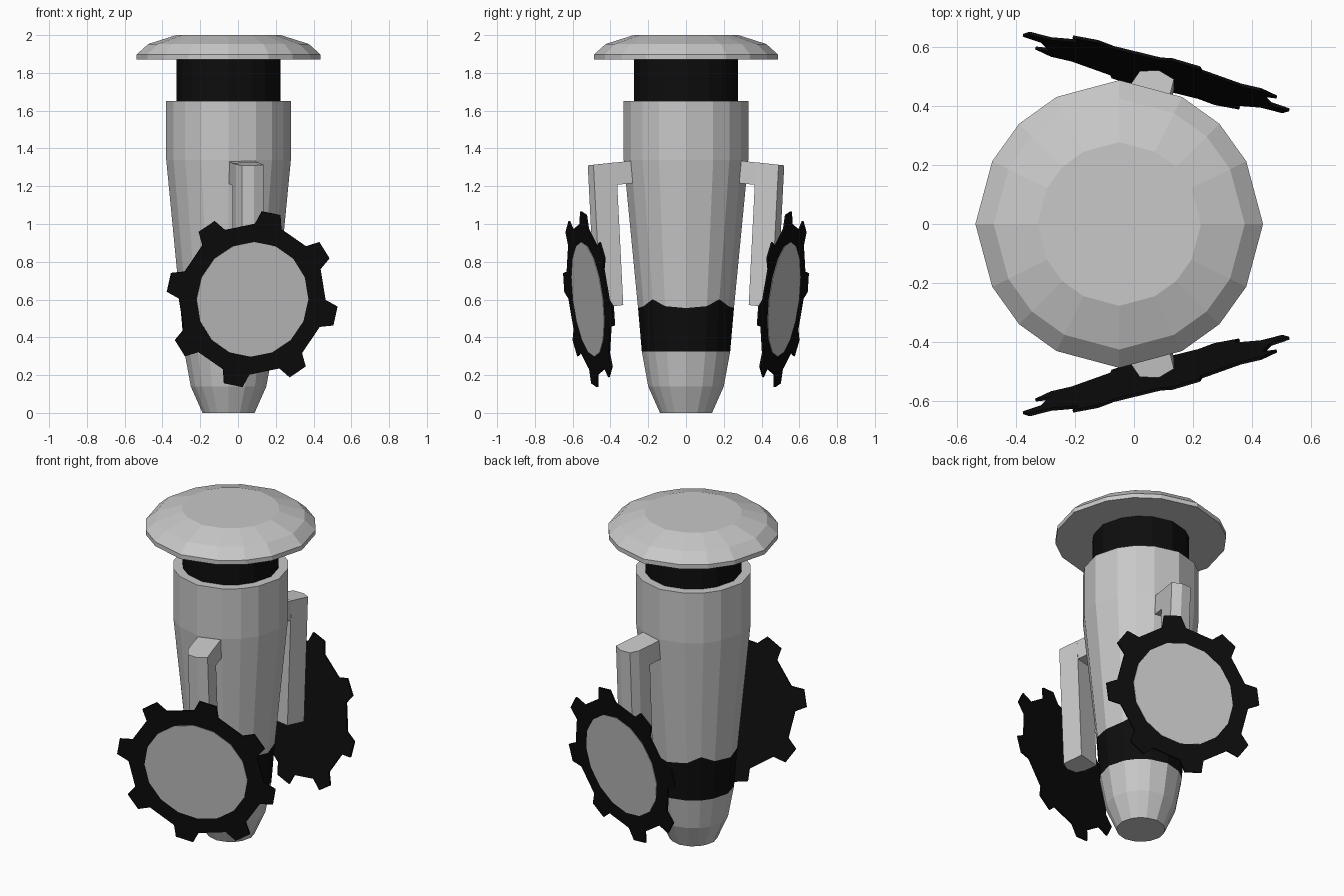
import bpy, bmesh, math
from mathutils import Vector

if "Cube" in bpy.data.objects:
    bpy.data.objects.remove(bpy.data.objects["Cube"])


def material(name, rgb):
    m = bpy.data.materials.new(name)
    m.diffuse_color = (*rgb, 1)
    m.use_nodes = True
    m.node_tree.nodes["Principled BSDF"].inputs["Base Color"].default_value = m.diffuse_color
    return m


GREY = material("light grey", (0.58, 0.58, 0.58))
BLACK = material("black", (0.004, 0.004, 0.004))


def loft(name, rings, mats, band=None):
    """Join equal-length rings of points, cap both ends; 'band' is the strip using mats[1]."""
    bm = bmesh.new()
    vs = [[bm.verts.new(p) for p in ring] for ring in rings]
    n = len(rings[0])
    for k in range(len(vs) - 1):
        for i in range(n):
            j = (i + 1) % n
            f = bm.faces.new((vs[k][i], vs[k][j], vs[k + 1][j], vs[k + 1][i]))
            f.material_index = 1 if k == band else 0
    bm.faces.new(vs[0])
    bm.faces.new(vs[-1])
    bmesh.ops.recalc_face_normals(bm, faces=bm.faces)
    me = bpy.data.meshes.new(name)
    bm.to_mesh(me)
    bm.free()
    for m in mats:
        me.materials.append(m)
    ob = bpy.data.objects.new(name, me)
    bpy.context.collection.objects.link(ob)
    return ob


# Sixteen slightly uneven steps shared by all the round body parts
AXIS_X = -0.05
ANGLES = [math.radians(q + a) for q in (0, 90, 180, 270) for a in (0, 26.3, 45, 63.7)]
RIPPLE = [0.555, 0.565, 0.602, 0.565]  # wavy top edge of the dark band


def ring(r, z):
    k = 0.985  # in-between points sit slightly inside the circle
    return [(AXIS_X + r * (1 if i % 4 == 0 else k) * math.cos(a),
             r * (1 if i % 4 == 0 else k) * math.sin(a),
             z[i % 4] if isinstance(z, list) else z) for i, a in enumerate(ANGLES)]


# Tapered body with dark band, neck and cap
loft("body", [ring(0.138, 0), ring(0.20, 0.14), ring(0.234, 0.325), ring(0.254, RIPPLE),
              ring(0.33, 1.34), ring(0.33, 1.65)], [GREY, BLACK], band=2)
loft("neck", [ring(0.276, 1.60), ring(0.276, 1.88)], [BLACK])
loft("cap", [ring(0.487, 1.87), ring(0.487, 1.897), ring(0.425, 1.953), ring(0.277, 2.0)], [GREY])

# Gear outline: eight teeth, four points each
gear = []
for t in range(8):
    for da, r in ((-10.5, 0.402), (-6.3, 0.47), (6.3, 0.47), (10.5, 0.402)):
        a = math.radians(34 + 45 * t + da)
        gear.append((r * math.cos(a), r * math.sin(a)))
disc = [(0.306 * math.cos(math.tau * i / 16), 0.306 * math.sin(math.tau * i / 16)) for i in range(16)]

# Tilted wheel plane
normal = Vector((0.27, -1, -0.125)).normalized()
up = (Vector((0, 0, 1)) - normal * normal.z).normalized()
across = up.cross(normal) * -1
centre = Vector((0.075, -0.513, 0.602))


def plate(outline, depth, s):
    pts = [centre + across * u + up * v + normal * depth for u, v in outline]
    return [(p.x, p.y * s, p.z) for p in pts]


# Column section (x, y at the top), from inner left around the outer side
SECTION = [(-0.03, -0.40), (-0.01, -0.475), (0.02, -0.518), (0.085, -0.52), (0.135, -0.49), (0.105, -0.37)]


def slant(x, y, z, s):
    return (x, y * s, z + 0.11 * (y + 0.295))


if across.x < 0:
    across = -across

for side, s in (("front", 1), ("back", -1)):
    # Toothed wheel and its pale face plate
    loft(side + "_gear_wheel", [plate(gear, -0.005, s), plate(gear, 0.005, s)], [BLACK])
    loft(side + "_wheel_face", [plate(disc, 0.004, s), plate(disc, 0.008, s)], [GREY])
    # Hanging column, leaning inwards at the foot
    loft(side + "_column", [[slant(x, y, 1.335, s) for x, y in SECTION],
                            [slant(x, y + 0.038, 0.575, s) for x, y in SECTION]], [GREY])
    # Bracket joining the column to the body
    quad = [(-0.06, -0.26), (-0.025, -0.42), (0.112, -0.40), (0.075, -0.24)]
    loft(side + "_bracket", [[slant(x, y, 1.334, s) for x, y in quad],
                             [slant(x, y, 1.215, s) for x, y in quad]], [GREY])
